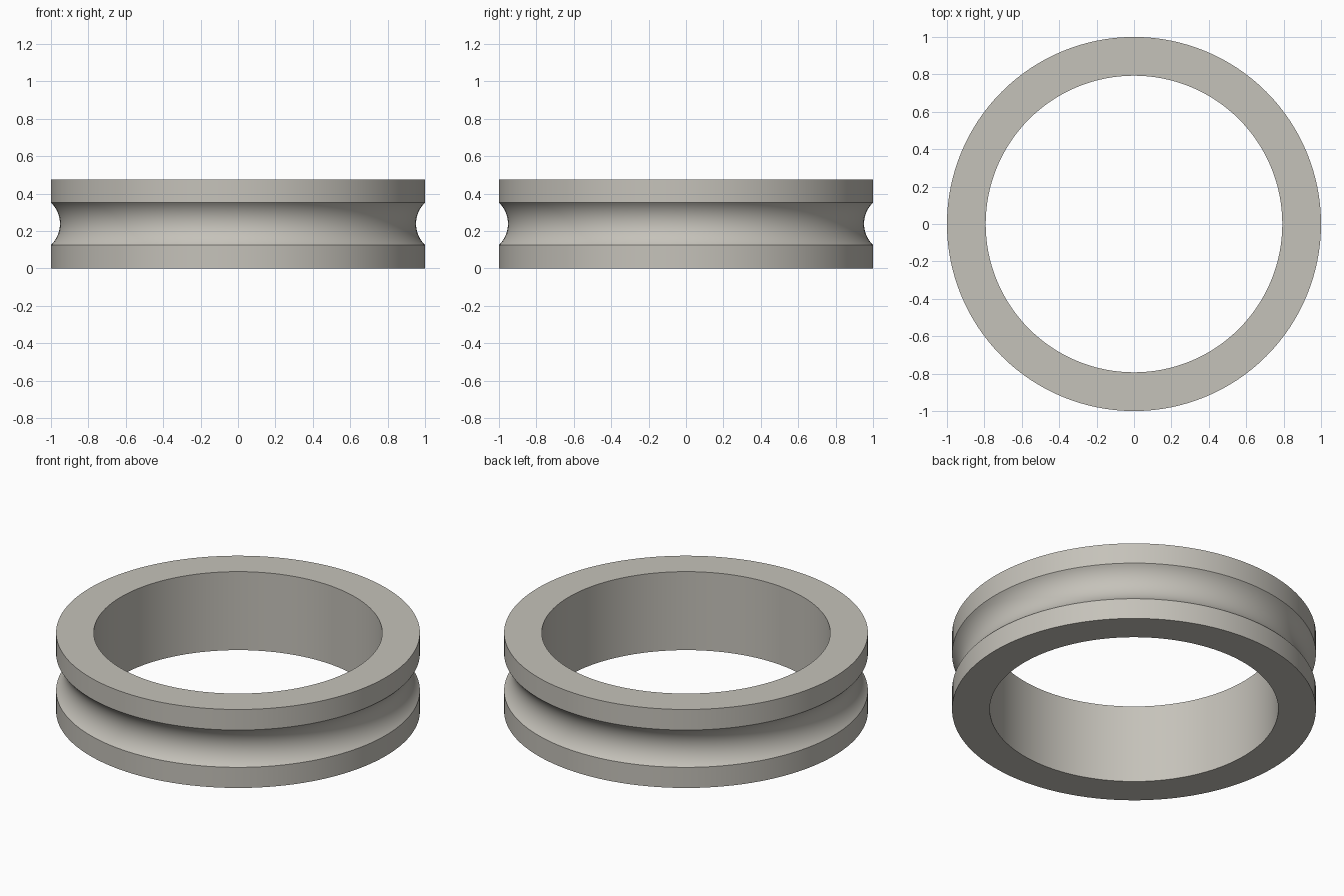
import bpy, bmesh, math

cube = bpy.data.objects.get("Cube")
if cube:
    bpy.data.objects.remove(cube, do_unlink=True)

OUTER, INNER, HEIGHT = 1.0, 0.793, 0.476
HALF_GROOVE, DEPTH = 0.113, 0.048
SEGMENTS, ARC_STEPS = 128, 20

# Warm grey metal
metal = bpy.data.materials.new("warm_grey_metal")
metal.use_nodes = True
colour = (0.56, 0.54, 0.49, 1)
metal.diffuse_color = colour
metal.node_tree.nodes["Principled BSDF"].inputs["Base Color"].default_value = colour

# Cross-section: square band with a circular groove in the outer wall
radius = (HALF_GROOVE ** 2 + DEPTH ** 2) / (2 * DEPTH)
centre = OUTER - DEPTH + radius
sweep = math.asin(HALF_GROOVE / radius)
profile = [(INNER, 0), (OUTER, 0)]
for i in range(ARC_STEPS + 1):
    a = sweep * (2 * i / ARC_STEPS - 1)
    profile.append((centre - radius * math.cos(a), HEIGHT / 2 + radius * math.sin(a)))
profile += [(OUTER, HEIGHT), (INNER, HEIGHT)]

# Revolve the section into a ring
bm = bmesh.new()
verts = [bm.verts.new((r, 0, z)) for r, z in profile]
edges = [bm.edges.new((v, verts[(i + 1) % len(verts)])) for i, v in enumerate(verts)]
bmesh.ops.spin(bm, geom=verts + edges, cent=(0, 0, 0), axis=(0, 0, 1),
               angle=math.tau, steps=SEGMENTS, use_merge=True)
bmesh.ops.remove_doubles(bm, verts=bm.verts[:], dist=1e-5)
bmesh.ops.recalc_face_normals(bm, faces=bm.faces[:])
mesh = bpy.data.meshes.new("grooved_ring")
bm.to_mesh(mesh)
bm.free()
mesh.materials.append(metal)

ring = bpy.data.objects.new("grooved_ring", mesh)
bpy.context.collection.objects.link(ring)
bpy.ops.object.select_all(action='DESELECT')
ring.select_set(True)
bpy.context.view_layer.objects.active = ring
bpy.ops.object.shade_smooth_by_angle(angle=math.radians(25))
